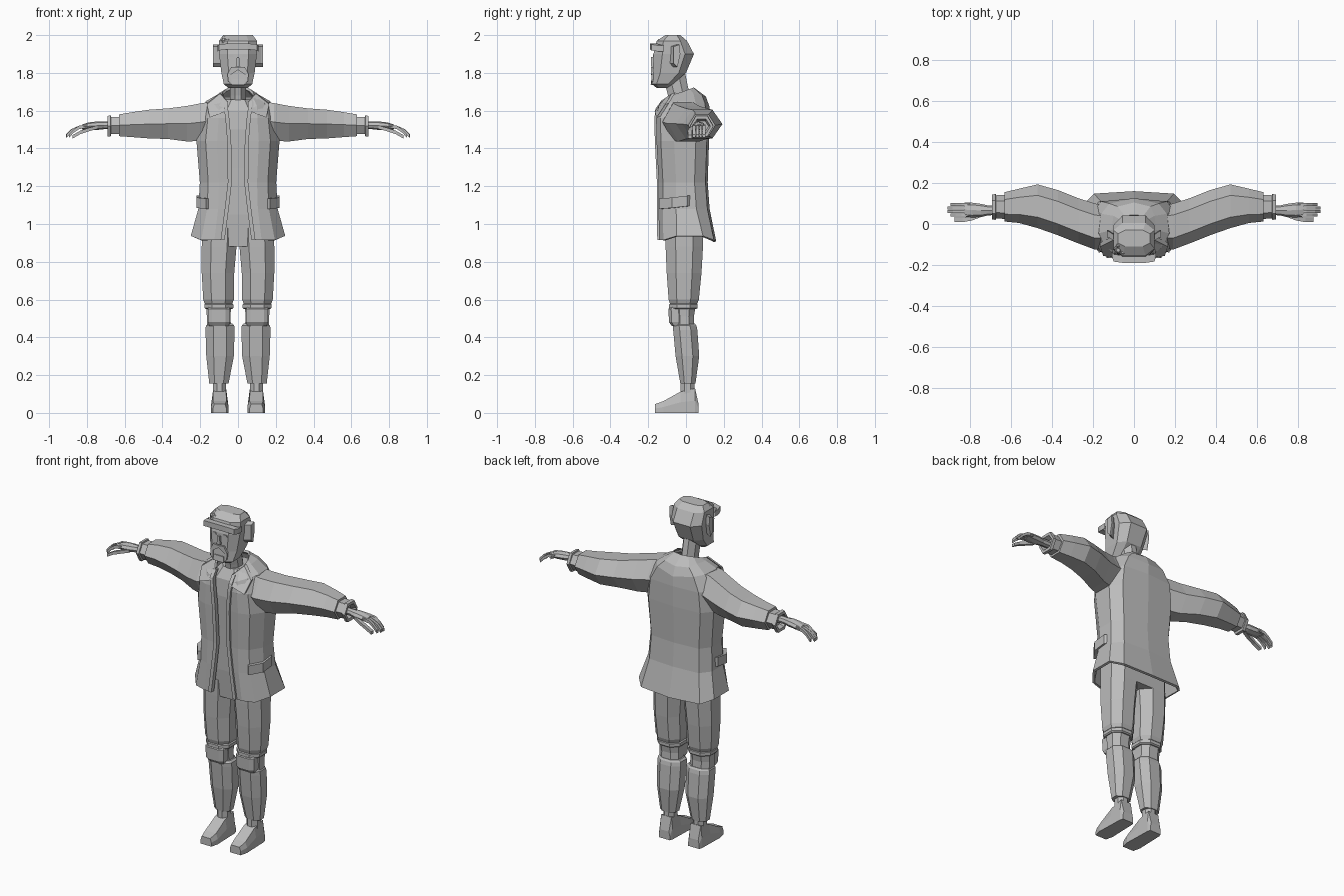
import bpy, bmesh, math
from mathutils import Vector

grey = bpy.data.materials.new("plain_grey")
grey.diffuse_color = (0.5, 0.5, 0.5, 1)


def finish(name, bm, mirror=False, solid=0.0, weld=False):
    """Turn a bmesh into a flat-shaded object, optionally thickened and mirrored."""
    bmesh.ops.recalc_face_normals(bm, faces=bm.faces)
    me = bpy.data.meshes.new(name)
    bm.to_mesh(me)
    bm.free()
    me.materials.append(grey)
    ob = bpy.data.objects.new(name, me)
    bpy.context.collection.objects.link(ob)
    if mirror:
        m = ob.modifiers.new("mirror", 'MIRROR')
        m.use_mirror_merge = weld
        m.merge_threshold = 0.001
    if solid:
        s = ob.modifiers.new("thickness", 'SOLIDIFY')
        s.thickness = solid
        s.offset = -1
    return ob


def loft(name, rings, mirror=False, closed=True, solid=0.0, weld=False):
    """Skin a list of equal-length point rings; closed rings get end caps."""
    bm = bmesh.new()
    vs = [[bm.verts.new(p) for p in r] for r in rings]
    n = len(rings[0])
    for a, b in zip(vs, vs[1:]):
        for i in range(n if closed else n - 1):
            j = (i + 1) % n
            bm.faces.new((a[i], a[j], b[j], b[i]))
    if closed:
        bm.faces.new(vs[0][::-1])
        bm.faces.new(vs[-1])
    return finish(name, bm, mirror, solid, weld)


def slab(x0, x1, y0, y1, z, c=0.3):
    """Horizontal chamfered rectangle, eight points."""
    a, b = (x1 - x0) * c, (y1 - y0) * c
    return [(x0 + a, y0, z), (x1 - a, y0, z), (x1, y0 + b, z), (x1, y1 - b, z),
            (x1 - a, y1, z), (x0 + a, y1, z), (x0, y1 - b, z), (x0, y0 + b, z)]


def hoop(x, y0, y1, z0, z1, n=6):
    """Upright ring across the x axis that fills the given y and z range."""
    k = 1 / math.sin(math.radians(60)) if n == 6 else 1
    return [(x, (y0 + y1) / 2 + (y1 - y0) / 2 * math.cos(math.tau * i / n),
             (z0 + z1) / 2 + (z1 - z0) / 2 * k * math.sin(math.tau * i / n)) for i in range(n)]


def bar(name, path, ry, rz, mirror=False):
    """Four-sided bar that follows a path running mostly along x."""
    loft(name, [[(x, y - ry, z - rz), (x, y + ry, z - rz), (x, y + ry, z + rz), (x, y - ry, z + rz)]
                for x, y, z in path], mirror)


def plate(name, pts, depth, mirror=False):
    """Flat outline (x, z) pairs at y, pushed forward by depth."""
    loft(name, [pts, [(x, y - depth, z) for x, y, z in pts]], mirror)


# --- head ---
loft("head", [slab(-w, w, a, b, z, .22) for z, a, b, w in (
    (1.72, -.155, -.10, .05), (1.74, -.18, -.07, .075), (1.80, -.175, 0, .088),
    (1.90, -.172, .042, .10), (1.97, -.155, .005, .10), (2.0, -.11, -.03, .078))])
loft("neck", [slab(-.042, .042, a, b, z) for z, a, b in (
    (1.58, -.08, .04), (1.68, -.095, .02), (1.80, -.125, -.005))])
loft("ear", [[(x, y + s, z) for y, z in (
    (-.08, 1.94), (-.05, 1.95), (-.045, 1.90), (-.06, 1.83), (-.08, 1.85))]
    for x, s in ((.085, -.01), (.125, .015), (.132, .015))], True)
bar("cap_brim", [(-.108, -.135, 1.93), (-.10, -.165, 1.935), (-.05, -.172, 1.94), (.05, -.172, 1.94),
                 (.10, -.165, 1.935), (.108, -.135, 1.93)], .018, .016)
plate("nose", [(-.012, -.172, 1.835), (.012, -.172, 1.835), (.006, -.172, 1.885), (-.006, -.172, 1.885)], .014)
plate("eye", [(.022, -.172, 1.885), (.05, -.172, 1.885), (.046, -.172, 1.897), (.026, -.172, 1.897)], .004, True)
plate("moustache", [(0, -.172, 1.815), (.04, -.172, 1.79), (.056, -.172, 1.795),
                    (.035, -.172, 1.832), (0, -.172, 1.828)], .013, True)
plate("goatee_side", [(.036, -.174, 1.745), (.052, -.174, 1.755), (.056, -.172, 1.795), (.04, -.172, 1.79)], .01, True)
plate("goatee_chin", [(-.036, -.178, 1.735), (.036, -.178, 1.735), (.03, -.174, 1.768), (-.03, -.174, 1.768)], .009)

# crumpled ornament on the cap
for i in range(5):
    t = math.tau * i / 5
    x, y = -.06 + .02 * math.cos(t), -.115 + .022 * math.sin(t)
    z = 1.972 + .008 * math.sin(t)
    loft("cap_ornament", [slab(x - r, x + r, y - r, y + r, z + h) for r, h in (
        (.008, -.015), (.016, .004), (.008, .016))])

# --- shirt and torso under the jacket ---
loft("shirt", [slab(-w, w, a, b, z, .25) for z, w, a, b in (
    (.88, .17, -.10, .09), (1.05, .17, -.115, .09), (1.3, .17, -.122, .09),
    (1.50, .17, -.13, .09), (1.60, .12, -.122, .09), (1.66, .07, -.09, .07))])

# --- jacket shell: one half from front edge round to the back centre ---
rows = []
for z, e, w, f, b, lift in ((.915, .08, .25, -.14, .16, .022), (1.08, .058, .21, -.142, .125, 0),
                            (1.22, .042, .202, -.142, .115, 0), (1.44, .045, .22, -.153, .122, 0),
                            (1.56, .055, .205, -.155, .122, 0)):
    rows.append([(e, f, z), (w * .5, f - .003, z), (w * .78, f + .02, z), (w, f + .09, z + lift),
                 (w, b - .07, z + lift), (w * .78, b - .012, z), (0, b, z - lift / 3)])
rows.append([(.062, -.15, 1.61), (.10, -.145, 1.625), (.14, -.11, 1.64), (.17, -.045, 1.65),
             (.16, .05, 1.645), (.12, .10, 1.64), (0, .125, 1.62)])
rows.append([(.065, -.13, 1.645), (.085, -.115, 1.66), (.10, -.08, 1.675), (.11, -.03, 1.685),
             (.10, .04, 1.69), (.08, .085, 1.68), (0, .105, 1.675)])
rows.append([(.06, -.12, 1.65), (.075, -.10, 1.668), (.085, -.07, 1.685), (.08, -.02, 1.70),
             (.065, .02, 1.715), (.045, .04, 1.722), (0, .045, 1.72)])
loft("jacket", rows, True, closed=False, solid=.014, weld=True)

# zip band along the front edges, and lapels
edge = ((.916, .08, -.14), (1.08, .058, -.142), (1.22, .042, -.142), (1.44, .045, -.153), (1.56, .055, -.155),
        (1.61, .062, -.15), (1.65, .062, -.12))
loft("front_band", [[(x - .009, y - .012, z), (x + .012, y - .012, z), (x + .012, y + .014, z),
                     (x - .009, y + .014, z)] for z, x, y in edge], True)
loft("lapel", [[(x, y + d, z + d * .3) for x, y, z in (
    (.06, -.160, 1.60), (.15, -.150, 1.565), (.165, -.105, 1.635), (.095, -.07, 1.692), (.062, -.125, 1.655))]
    for d in (.014, -.006)], True)

# pocket flaps that wrap round the side
loft("pocket_flap", [[(x, y, z), (x + o, y - o, z), (x + o, y - o, z + .055), (x, y, z + .055)]
                     for x, y, z, o in ((.155, -.128, 1.08, .014), (.205, -.06, 1.085, .014),
                                        (.207, .02, 1.095, .012))], True)

# --- sleeves and cuffs ---
loft("sleeve", [hoop(*r) for r in (
    (.10, -.11, .08, 1.46, 1.655), (.19, -.125, .10, 1.44, 1.64), (.27, -.095, .125, 1.437, 1.625),
    (.37, -.055, .165, 1.45, 1.612), (.47, -.02, .193, 1.453, 1.605), (.56, .005, .172, 1.46, 1.592),
    (.63, .012, .155, 1.465, 1.58), (.63, .025, .142, 1.476, 1.567), (.672, .027, .14, 1.476, 1.567),
    (.674, .02, .146, 1.463, 1.575), (.692, .022, .144, 1.463, 1.572), (.692, .035, .13, 1.48, 1.555),
    (.665, .045, .12, 1.49, 1.545))], True)

# --- hands ---
loft("hand", [hoop(*r, 8) for r in (
    (.65, .045, .09, 1.502, 1.545), (.71, .042, .09, 1.502, 1.543), (.745, .034, .098, 1.498, 1.543),
    (.79, .032, .104, 1.497, 1.538), (.825, .036, .104, 1.50, 1.527))], True)
for i, tip in enumerate((.895, .908, .91, .895)):
    y = .043 + .0175 * i
    bar("finger", [(.80, y, 1.517), (.84, y, 1.512), (tip - .025, y, 1.492), (tip, y, 1.466)], .0075, .009, True)
bar("thumb", [(.745, .045, 1.512), (.79, .028, 1.50), (.835, .02, 1.485), (.875, .022, 1.462)], .011, .009, True)

# --- legs ---
loft("thigh", [slab(*r, .27) for r in (
    (.004, .19, -.11, .09, .98), (.008, .192, -.108, .09, .88), (.02, .192, -.102, .082, .74),
    (.022, .184, -.092, .068, .60), (.03, .176, -.085, .06, .578))], True)
loft("knee_band", [slab(*r, .27) for r in (
    (.03, .172, -.082, .055, .55), (.024, .178, -.09, .062, .556), (.024, .178, -.09, .062, .574),
    (.03, .172, -.082, .055, .58))], True)
loft("knee", [slab(*r, .27) for r in (
    (.036, .165, -.06, .045, .44), (.04, .165, -.06, .042, .51), (.036, .168, -.07, .052, .57))], True)
loft("knee_pad", [slab(*r, .2) for r in (
    (.05, .152, -.075, -.02, .46), (.042, .16, -.09, -.02, .48), (.042, .16, -.093, -.02, .55),
    (.05, .152, -.08, -.02, .566))], True)
loft("shin", [slab(*r, .27) for r in (
    (.05, .152, -.03, .05, .155), (.022, .168, -.055, .07, .30), (.018, .172, -.068, .06, .44),
    (.02, .17, -.07, .055, .462), (.03, .16, -.06, .047, .472))], True)
loft("ankle", [slab(.063, .133, -.03, .045, z) for z in (.08, .17)], True)

# wedge shoes, lofted from heel to toe
loft("shoe", [[(.097 - w, y, 0), (.097 + w, y, 0), (.097 + w, y, h * .5), (.097 + t, y, h),
               (.097 - t, y, h), (.097 - w, y, h * .5)] for y, w, t, h in (
    (.066, .036, .03, .05), (.048, .042, .034, .13), (-.03, .044, .034, .112),
    (-.12, .047, .036, .062), (-.165, .036, .028, .046))], True)
